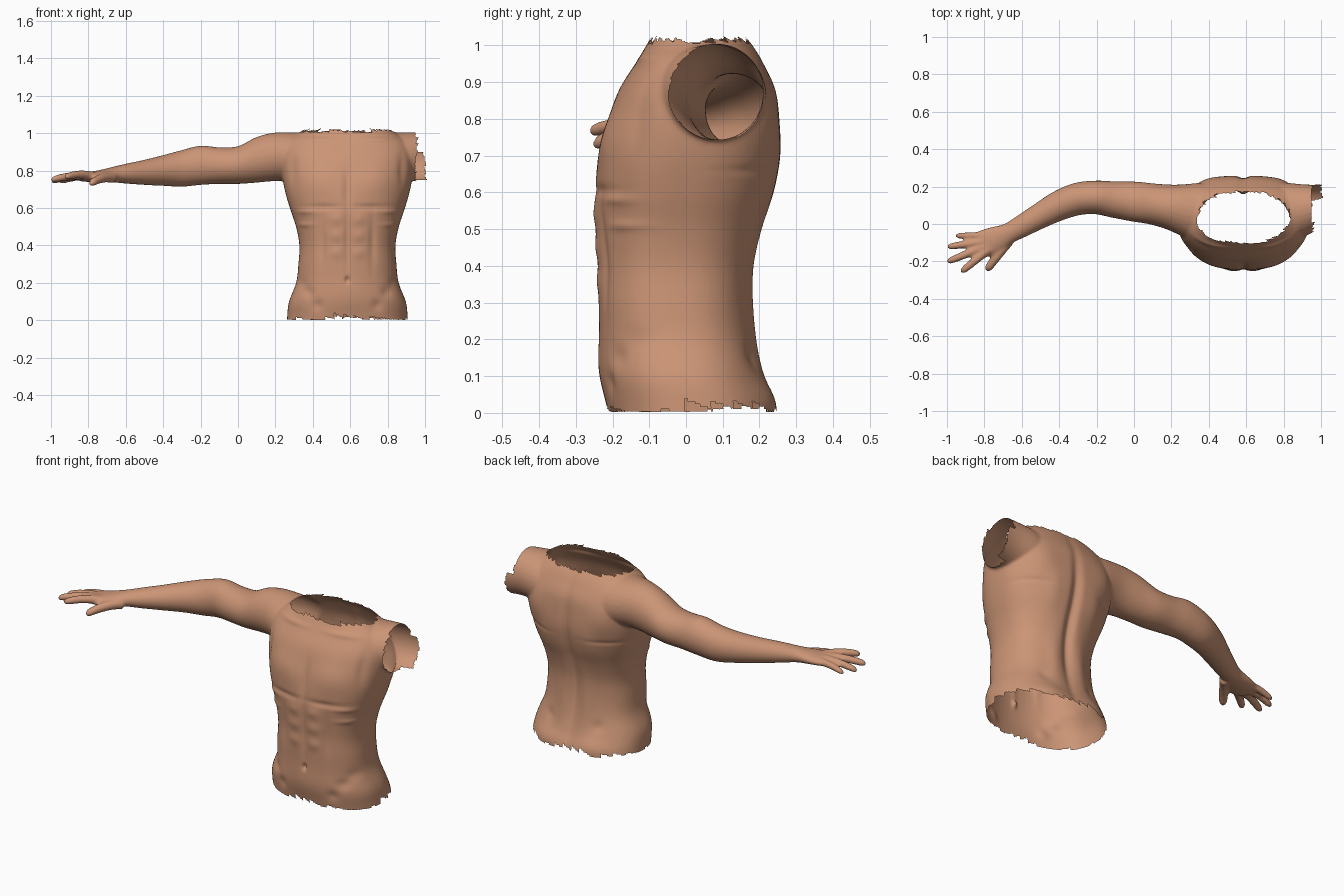
import bpy, bmesh, math, random
from mathutils import Vector

if "Cube" in bpy.data.objects:
    bpy.data.objects.remove(bpy.data.objects["Cube"])

random.seed(4)
CX = 0.585            # torso centre line
bm = bmesh.new()


def spline(rows, n=6):
    """Catmull-Rom interpolation of tuples."""
    out = []
    for i in range(len(rows) - 1):
        a, b, c, d = (rows[max(0, min(len(rows) - 1, i + k))] for k in (-1, 0, 1, 2))
        for s in range(n):
            t = s / n
            out.append([0.5 * (2*q + (r-p)*t + (2*p-5*q+4*r-s4)*t*t + (3*q-p-3*r+s4)*t**3)
                        for p, q, r, s4 in zip(a, b, c, d)])
    return out + [list(rows[-1])]


def skin(rings):
    """Closed loft through rings of points."""
    vs = [[bm.verts.new(p) for p in r] for r in rings]
    n = len(vs[0])
    for a, b in zip(vs, vs[1:]):
        for i in range(n):
            bm.faces.new((a[i], a[(i+1) % n], b[(i+1) % n], b[i]))
    bm.faces.new(vs[0][::-1])
    bm.faces.new(vs[-1])


def spow(v, e):
    return math.copysign(abs(v) ** e, v)


def limb(rows, n=32, sub=6):
    """Elliptical tube: rows of x, y, z, horizontal radius, vertical radius."""
    rows = spline(rows, sub)
    rings = []
    for i, (x, y, z, rh, rz) in enumerate(rows):
        a, b = rows[max(i-1, 0)], rows[min(i+1, len(rows)-1)]
        t = Vector((b[0]-a[0], b[1]-a[1], 0)).normalized()
        side = Vector((-t.y, t.x, 0))
        rings.append([Vector((x, y, z)) + side * rh * math.cos(2*math.pi*k/n)
                      + Vector((0, 0, rz * math.sin(2*math.pi*k/n))) for k in range(n)])
    skin(rings)


# torso: z, half width, front y, back y
torso = [(-.06, .325, -.20, .25), (.02, .322, -.215, .243), (.1, .312, -.228, .212),
         (.2, .274, -.232, .188), (.3, .262, -.238, .178), (.4, .257, -.24, .184),
         (.5, .275, -.246, .208), (.6, .308, -.248, .24), (.7, .336, -.237, .258),
         (.8, .352, -.21, .255), (.88, .35, -.182, .244), (.95, .325, -.138, .212),
         (1.0, .26, -.108, .182), (1.05, .19, -.08, .14)]
rings = []
for z, w, f, b in spline(torso):
    pts = []
    for k in range(64):
        a = 2 * math.pi * k / 64
        pts.append((CX + w * spow(math.cos(a), .84),
                    (f+b)/2 + (b-f)/2 * spow(math.sin(a), .84), z))
    rings.append(pts)
skin(rings)

# outstretched arm and palm, plus mirrored stump
arm = [(.45, .05, .865, .16, .135), (.32, .068, .87, .15, .133), (.2, .09, .873, .122, .13),
       (.1, .107, .857, .110, .122), (0, .12, .829, .107, .101), (-.1, .13, .826, .098, .098),
       (-.2, .142, .828, .09, .105), (-.3, .134, .811, .087, .098), (-.4, .098, .80, .08, .082),
       (-.5, .045, .79, .069, .067), (-.6, -.012, .783, .06, .053), (-.67, -.05, .778, .056, .041),
       (-.74, -.083, .77, .071, .032), (-.8, -.105, .765, .074, .026), (-.84, -.12, .762, .06, .02)]
limb(arm)
limb([(2*CX - r[0],) + r[1:] for r in arm[:5]])

# fingers and thumb: base, tip, radius
for (bx, by, bz), (tx, ty, tz), r in [
        ((-.77, -.06, .765), (-.955, -.063, .738), .018),
        ((-.77, -.09, .768), (-1.0, -.122, .742), .020),
        ((-.77, -.11, .768), (-1.0, -.203, .750), .021),
        ((-.77, -.13, .768), (-.925, -.258, .766), .021),
        ((-.67, -.09, .762), (-.79, -.25, .730), .024)]:
    rows = []
    for t, s in [(0, 1.25), (.3, 1.1), (.6, 1.02), (.85, .92), (.95, .72), (1, .3)]:
        rows.append((bx+(tx-bx)*t, by+(ty-by)*t, bz+(tz-bz)*t + .012*math.sin(math.pi*t), r*s, r*s))
    limb(rows, 16, 3)

bmesh.ops.recalc_face_normals(bm, faces=bm.faces)
me = bpy.data.meshes.new("torso_and_arm")
bm.to_mesh(me)
bm.free()
ob = bpy.data.objects.new("torso_and_arm", me)
bpy.context.collection.objects.link(ob)
bpy.context.view_layer.objects.active = ob
ob.select_set(True)

# fuse the parts into one skin
m = ob.modifiers.new("fuse", 'REMESH')
m.mode, m.voxel_size = 'VOXEL', .007
bpy.ops.object.modifier_apply(modifier=m.name)
m = ob.modifiers.new("soften", 'SMOOTH')
m.factor, m.iterations = .5, 10
bpy.ops.object.modifier_apply(modifier=m.name)

# muscles: side offset, z, width, height, amount
front = [(.15, .75, .10, .08, .012), (0, .70, .022, .10, -.010), (.12, .605, .09, .016, -.007),
         (0, .43, .016, .17, -.008), (.06, .54, .035, .032, .006), (.06, .45, .035, .032, .006),
         (.06, .36, .035, .032, .006), (.135, .42, .02, .14, -.007), (0, .215, .011, .016, -.016),
         (0, .14, .12, .09, .009), (.21, .15, .03, .03, -.008), (.16, .08, .03, .03, -.008),
         (.25, .20, .03, .03, -.006), (.22, .58, .05, .014, .005), (.23, .51, .05, .014, .005),
         (.16, .965, .09, .013, .006), (.29, .80, .02, .08, -.007)]
back = [(0, .5, .028, .33, -.024), (.08, .27, .04, .14, .009), (.2, .79, .08, .08, .011),
        (.13, .62, .05, .10, .006), (.14, .04, .08, .06, .012), (.15, .15, .03, .03, -.006),
        (.22, .66, .10, .012, -.004)]
bm = bmesh.new()
bm.from_mesh(me)
bm.normal_update()
moves = []
for v in bm.verts:
    if v.co.x < .2:
        continue
    dx, d = abs(v.co.x - CX), 0
    for ox, oz, sx, sz, amt in (front if v.normal.y < 0 else back):
        e = ((dx-ox)/sx)**2 + ((v.co.z-oz)/sz)**2
        if e < 9:
            d += amt * math.exp(-e)
    moves.append((v, v.normal * d * min(1, abs(v.normal.y) * 1.6)))
for v, d in moves:
    v.co += d

# ragged open edges at waist, neck and the missing arm
bmesh.ops.bisect_plane(bm, geom=bm.verts[:] + bm.edges[:] + bm.faces[:], plane_co=(0, 0, .002),
                       plane_no=(0, 0, -1), clear_outer=True)
teeth = [random.random() for _ in range(60)]


def jag(u, v, n):
    t = (math.atan2(v, u) / (2*math.pi) + .5) * n
    return teeth[int(t) % 60] * (1 - .7 * (t % 1))


gone = []
for f in bm.faces:
    c = f.calc_center_median()
    waist = c.z < .04 * jag(c.x - CX, c.y, 30)
    neck = c.z > 1.004 + .022 * jag(c.x - CX, c.y - .04, 40) and abs(c.x - CX) < .28
    flap = .045 if c.y > .1 and .75 < c.z < .9 else 0
    stump = c.x > .945 + flap + .022 * jag(c.y - .07, c.z - .87, 18)
    if waist or neck or stump:
        gone.append(f)
bmesh.ops.delete(bm, geom=gone, context='FACES')
for v in bm.verts:
    v.co.z = max(0, v.co.z)
bm.to_mesh(me)
bm.free()

# skin colour
mat = bpy.data.materials.new("tan skin")
mat.diffuse_color = (.60, .30, .18, 1)
mat.use_nodes = True
mat.node_tree.nodes["Principled BSDF"].inputs["Base Color"].default_value = mat.diffuse_color
me.materials.clear()
me.materials.append(mat)
bpy.ops.object.shade_smooth()
